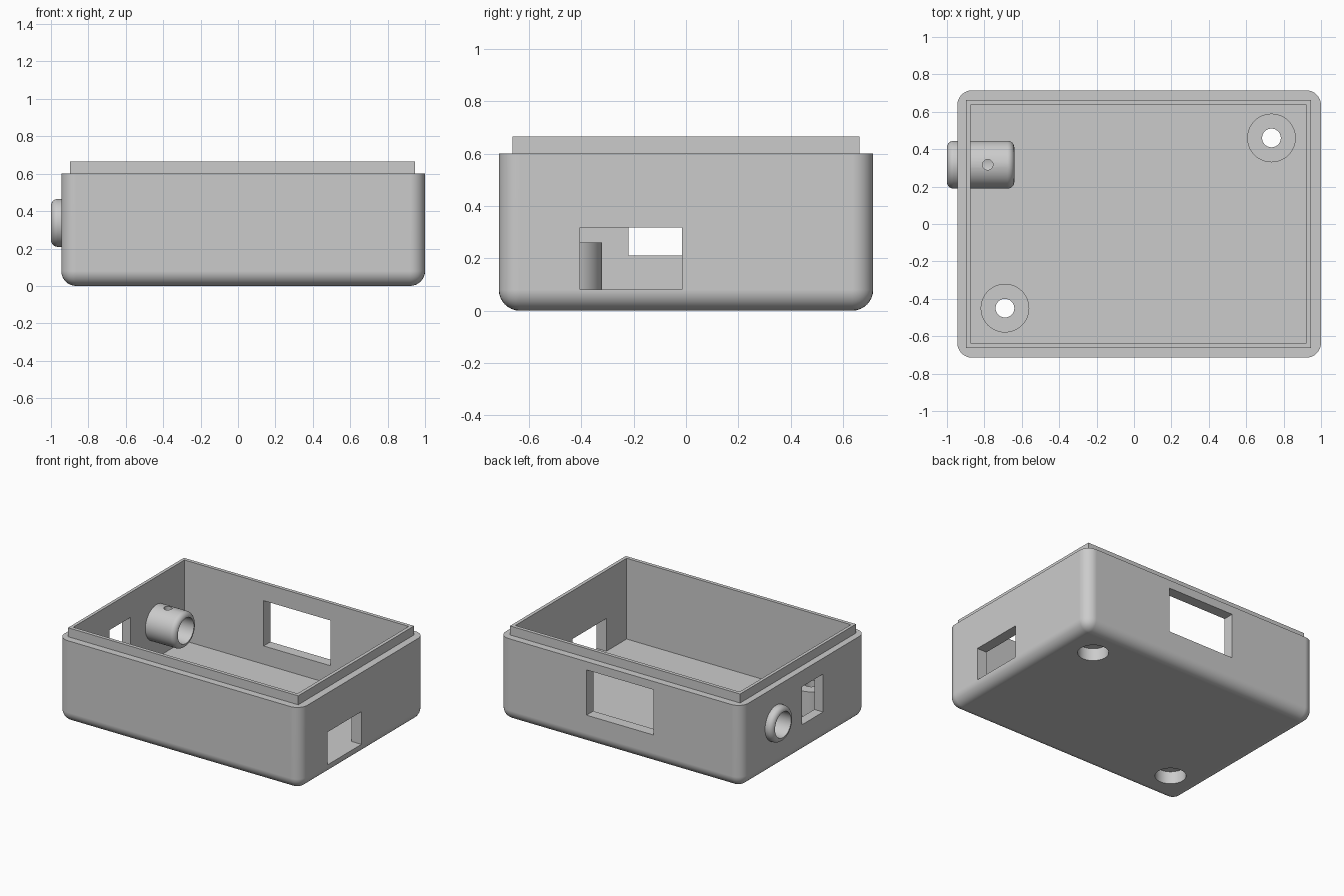
import bpy, bmesh, math
from mathutils import Matrix, Vector

cube = bpy.data.objects.get("Cube")
if cube:
    bpy.data.objects.remove(cube, do_unlink=True)

grey = bpy.data.materials.new("light grey plastic")
grey.use_nodes = True
grey.diffuse_color = (0.6, 0.6, 0.6, 1)
grey.node_tree.nodes["Principled BSDF"].inputs["Base Color"].default_value = (0.6, 0.6, 0.6, 1)


def finish(bm, name):
    bmesh.ops.recalc_face_normals(bm, faces=bm.faces)
    mesh = bpy.data.meshes.new(name)
    bm.to_mesh(mesh)
    bm.free()
    mesh.materials.append(grey)
    obj = bpy.data.objects.new(name, mesh)
    bpy.context.collection.objects.link(obj)
    return obj


def box(name, x, y, z, radius=0):
    """Box from ranges; a radius rounds every edge except the top rim."""
    bm = bmesh.new()
    bmesh.ops.create_cube(bm, size=1)
    for v in bm.verts:
        v.co = Vector([r[0] if c < 0 else r[1] for c, r in zip(v.co, (x, y, z))])
    if radius:
        edges = [e for e in bm.edges if min(v.co.z for v in e.verts) < z[1] - 0.001]
        bmesh.ops.bevel(bm, geom=edges, offset=radius, segments=8, profile=0.5,
                        affect='EDGES', clamp_overlap=True)
    return finish(bm, name)


def cylinder(name, centre, radius, z, sides=48):
    bm = bmesh.new()
    bmesh.ops.create_cone(bm, cap_ends=True, segments=sides, radius1=radius,
                          radius2=radius, depth=z[1] - z[0])
    bmesh.ops.translate(bm, verts=bm.verts, vec=(*centre, sum(z) / 2))
    return finish(bm, name)


def combine(target, other, operation):
    """Apply a boolean and discard the helper object."""
    mod = target.modifiers.new("boolean", 'BOOLEAN')
    mod.operation = operation
    mod.solver = 'EXACT'
    mod.object = other
    activate(target)
    bpy.ops.object.modifier_apply(modifier=mod.name)
    bpy.data.objects.remove(other, do_unlink=True)


def activate(obj):
    bpy.ops.object.select_all(action='DESELECT')
    obj.select_set(True)
    bpy.context.view_layer.objects.active = obj


def smooth(obj):
    activate(obj)
    bpy.ops.object.shade_smooth_by_angle(angle=math.radians(30))
    mod = obj.modifiers.new("weighted normals", 'WEIGHTED_NORMAL')
    mod.keep_sharp = True


# Open case with a raised lip around the rim
case = box("case", (-0.945, 1.0), (-0.715, 0.715), (0, 0.6), 0.08)
combine(case, box("lip", (-0.898, 0.947), (-0.663, 0.663), (0.3, 0.665)), 'UNION')
combine(case, box("cavity", (-0.875, 0.922), (-0.637, 0.637), (0.08, 0.9)), 'DIFFERENCE')

# Screw bosses, counterbored from below
for centre in ((-0.69, -0.45), (0.735, 0.46)):
    combine(case, cylinder("boss", centre, 0.13, (0.04, 0.26)), 'UNION')
    combine(case, cylinder("counterbore", centre, 0.102, (-0.1, 0.09)), 'DIFFERENCE')
    combine(case, cylinder("screw_hole", centre, 0.05, (-0.1, 0.4)), 'DIFFERENCE')

# Openings in the left, right and back walls
combine(case, box("left_opening", (0.85, 1.1), (-0.405, -0.015), (0.08, 0.317)), 'DIFFERENCE')
combine(case, box("right_opening", (-1.1, -0.8), (-0.22, 0.02), (0.21, 0.485)), 'DIFFERENCE')
combine(case, box("back_opening", (-0.24, 0.297), (0.6, 0.8), (0.212, 0.54)), 'DIFFERENCE')

# Cable tube through the right wall: a rounded ring profile spun about x
outer, inner, fillet, steps = 0.128, 0.092, 0.036, 6
start, end, ty, tz = -1.0, -0.64, 0.317, 0.337
profile = [(start, inner)]
for i in range(steps + 1):
    a = i / steps * math.pi / 2
    profile.append((start + fillet * (1 - math.cos(a)), outer - fillet * (1 - math.sin(a))))
profile += [(start + end - x, r) for x, r in reversed(profile)]
points = [p for i, p in enumerate(profile) if math.dist(p, profile[i - 1]) > 1e-5]

bm = bmesh.new()
sides = 48
rings = []
for k in range(sides):
    turn = Matrix.Rotation(math.tau * k / sides, 4, 'X')
    rings.append([bm.verts.new(turn @ Vector((x, 0, r)) + Vector((0, ty, tz))) for x, r in points])
for k, ring in enumerate(rings):
    after = rings[(k + 1) % sides]
    for i in range(len(points)):
        j = (i + 1) % len(points)
        bm.faces.new((ring[i], ring[j], after[j], after[i]))
tube = finish(bm, "cable_tube")
combine(tube, cylinder("tube_screw_hole", (-0.782, ty), 0.028, (tz, 0.6), 24), 'DIFFERENCE')

# Bore the case wall so the tube passes through it
bm = bmesh.new()
bmesh.ops.create_cone(bm, cap_ends=True, segments=sides, radius1=0.115, radius2=0.115, depth=0.3,
                      matrix=Matrix.Translation((-0.92, ty, tz)) @ Matrix.Rotation(math.pi / 2, 4, 'Y'))
combine(case, finish(bm, "wall_bore"), 'DIFFERENCE')

for part in (case, tube):
    smooth(part)
